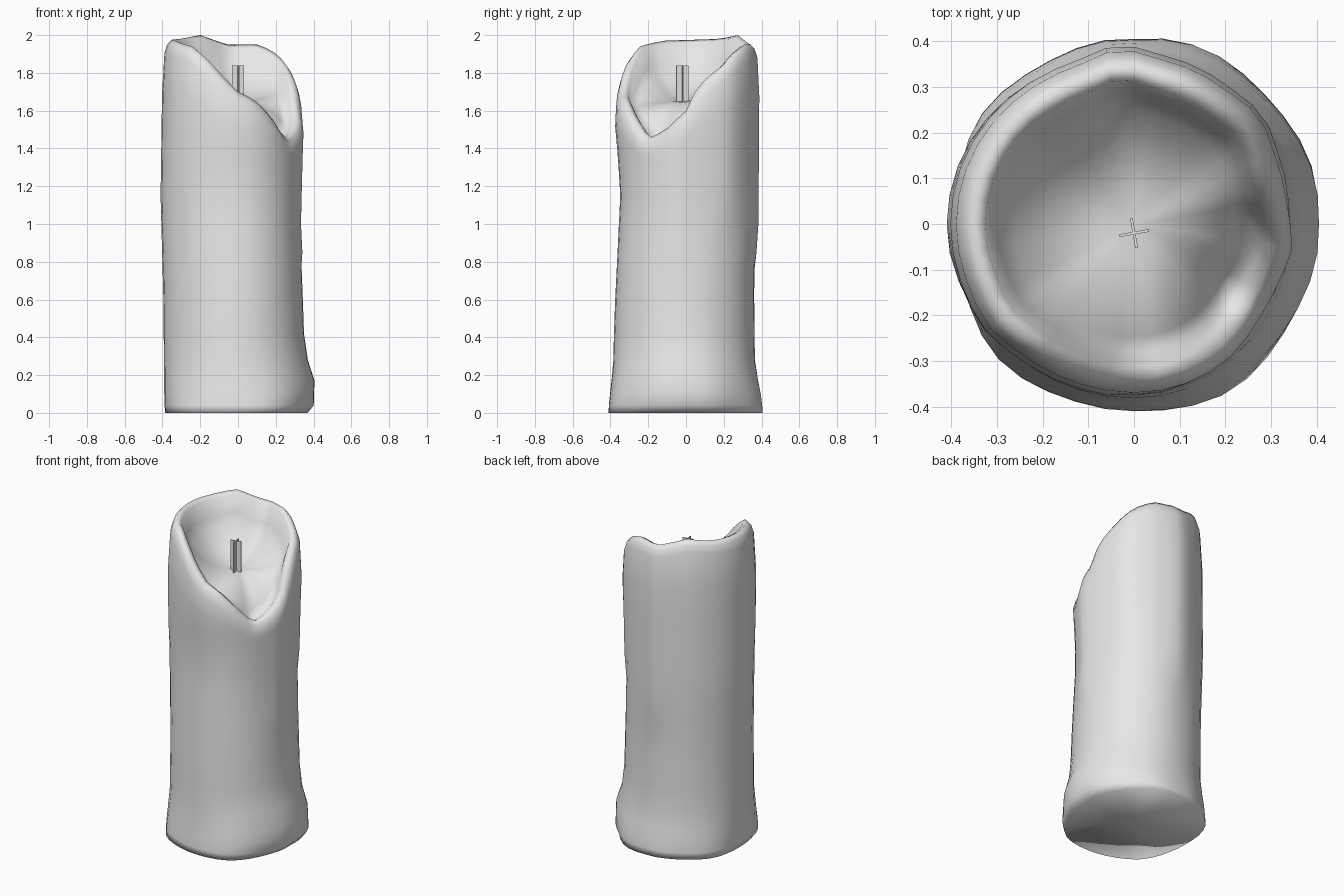
import bpy, bmesh, math
from mathutils import Matrix, Vector

cube = bpy.data.objects.get("Cube")
if cube:
    bpy.data.objects.remove(cube, do_unlink=True)

wax = bpy.data.materials.new("pale grey wax")
wax.use_nodes = True
GREY = (0.8, 0.8, 0.8, 1)
wax.diffuse_color = GREY
wax.node_tree.nodes["Principled BSDF"].inputs["Base Color"].default_value = GREY

SEGMENTS = 40


def interp(keys, v):
    """Piecewise linear lookup in a list of (position, value)."""
    if v <= keys[0][0]:
        return keys[0][1]
    for (a, p), (b, q) in zip(keys, keys[1:]):
        if v <= b:
            return p + (q - p) * (v - a) / (b - a)
    return keys[-1][1]


# Side outlines as (height, radius)
left_side = [(0, .365), (.04, .4), (.17, .405), (.28, .37), (.4, .35), (.7, .34),
             (1, .325), (1.4, .335), (1.57, .345), (2, .34)]
back_side = [(0, .405), (.08, .4), (.25, .365), (.7, .36), (1, .37), (1.7, .375), (2, .37)]
right_side = [(0, .385), (.05, .39), (.6, .395), (1.15, .41), (1.7, .402), (2, .395)]
front_side = [(0, .41), (.05, .408), (.12, .4), (.25, .385), (.5, .38), (.9, .36),
              (1.15, .348), (1.35, .36), (1.55, .378), (2, .37)]

# Height of the melted rim by angle in degrees
rim_height = [(0, 1.6), (10, 1.71), (20, 1.77), (35, 1.83), (50, 1.9), (70, 1.95), (100, 1.95),
              (126, 2), (150, 1.98), (200, 1.97), (225, 1.94), (240, 1.88), (255, 1.79),
              (270, 1.7), (285, 1.66), (300, 1.58), (315, 1.49), (324, 1.46), (340, 1.5), (360, 1.6)]

# Wax runs: angle, lower end, bulge
drips = [(95, .8, .018), (350, .75, .012), (40, 1.0, .012), (215, 1.2, .008)]


def radius(deg, z):
    a = math.radians(deg)
    c, s = math.cos(a), math.sin(a)
    r = c * c * interp(left_side if c > 0 else right_side, z)
    r += s * s * interp(back_side if s > 0 else front_side, z)
    for angle, low, bulge in drips:
        off = (deg - angle + 180) % 360 - 180
        r += bulge * math.exp(-(off / 9) ** 2) * min(1, max(0, (z - low) / .08))
    # Lumpy foot
    foot = max(0, 1 - z / .3)
    return r + foot * (.01 * math.sin(5 * a + 1) * abs(math.sin(2 * a)) + .012 * abs(math.sin(2 * a)))


def candle_column(deg):
    """Points from the foot, over the rim, to the middle of the melted pool."""
    rim = interp(rim_height, deg)
    a = math.radians(deg)
    pts = [(radius(deg, z), z) for z in (0, .04, .1, .17, .28, .42, .6, .75, .85, 1, 1.15, 1.3)]
    # Outer wall up to the rounded lip
    for t in (.3, .65):
        z = 1.3 + (rim - .07 - 1.3) * t
        pts.append((radius(deg, z), z))
    top = radius(deg, rim)
    for inset, drop in ((.006, .07), (.02, .025), (.042, 0), (.07, .015)):
        pts.append((top - inset, rim - drop))
    # Inner wall and pool floor
    depth = .03 + .09 * min(1, max(0, (rim - 1.5) / .4))
    r_in, z_in = top - .095, rim - depth
    pts.append((r_in, z_in))
    for s in (.88, .72, .5, .25):
        pts.append((r_in * s, 1.65 + (z_in - 1.65) * s ** 2.4))
    return [Vector((r * math.cos(a), r * math.sin(a), z)) for r, z in pts]


def finish(bm, name):
    bmesh.ops.recalc_face_normals(bm, faces=bm.faces)
    mesh = bpy.data.meshes.new(name)
    bm.to_mesh(mesh)
    bm.free()
    mesh.materials.append(wax)
    obj = bpy.data.objects.new(name, mesh)
    bpy.context.collection.objects.link(obj)
    return obj


# Candle body
bm = bmesh.new()
columns = [[bm.verts.new(p) for p in candle_column(360 * i / SEGMENTS)] for i in range(SEGMENTS)]
foot_mid = bm.verts.new((0, 0, 0))
pool_mid = bm.verts.new((0, 0, 1.65))
for i, col in enumerate(columns):
    nxt = columns[(i + 1) % SEGMENTS]
    for j in range(len(col) - 1):
        bm.faces.new((col[j], nxt[j], nxt[j + 1], col[j + 1]))
    bm.faces.new((foot_mid, nxt[0], col[0]))
    bm.faces.new((pool_mid, col[-1], nxt[-1]))
for f in bm.faces:
    f.smooth = True
finish(bm, "candle_body")

# Wick of two crossed strips
bm = bmesh.new()
for turn in (10, 100):
    spin = Matrix.Rotation(math.radians(turn), 4, "Z")
    shape = Matrix.Diagonal((.065, .006, .2, 1))
    bmesh.ops.create_cube(bm, size=1, matrix=Matrix.Translation((0, -.02, 1.74)) @ spin @ shape)
finish(bm, "wick")
